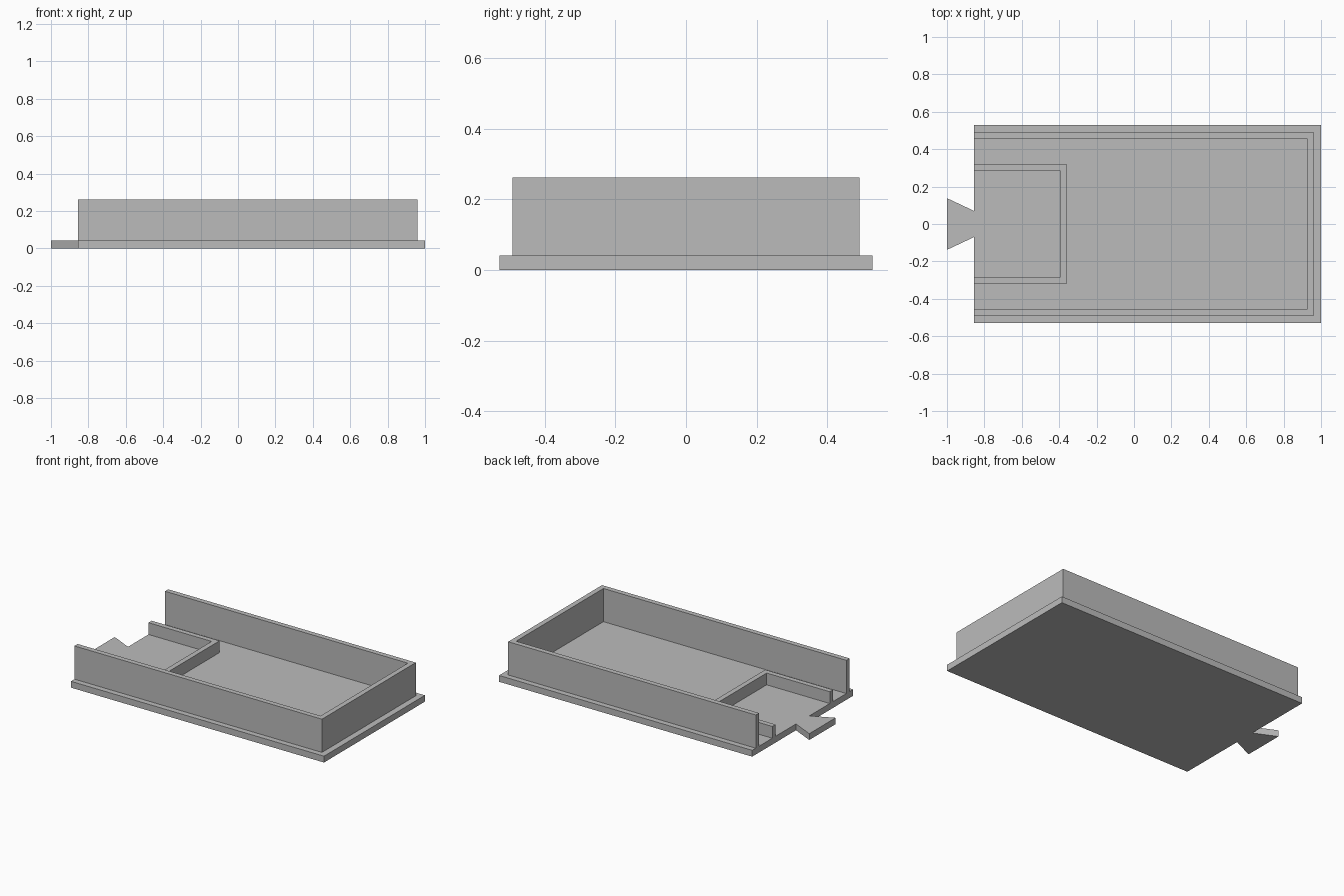
import bpy
import bmesh

cube = bpy.data.objects.get("Cube")
if cube:
    bpy.data.objects.remove(cube, do_unlink=True)

grey = bpy.data.materials.new("light grey")
grey.use_nodes = True
colour = (0.5, 0.5, 0.5, 1)
grey.diffuse_color = colour
grey.node_tree.nodes["Principled BSDF"].inputs["Base Color"].default_value = colour

OPEN_END = -0.855   # x of the open end of the tray
BASE_TOP = 0.042
WALL = 0.034


def extrude_outline(name, outline, bottom, top):
    """Solid made by raising a flat outline from bottom to top."""
    bm = bmesh.new()
    face = bm.faces.new([bm.verts.new((x, y, bottom)) for x, y in outline])
    raised = bmesh.ops.extrude_face_region(bm, geom=[face])["geom"]
    verts = [v for v in raised if isinstance(v, bmesh.types.BMVert)]
    bmesh.ops.translate(bm, verts=verts, vec=(0, 0, top - bottom))
    bmesh.ops.recalc_face_normals(bm, faces=bm.faces)
    mesh = bpy.data.meshes.new(name)
    bm.to_mesh(mesh)
    bm.free()
    mesh.materials.append(grey)
    obj = bpy.data.objects.new(name, mesh)
    bpy.context.collection.objects.link(obj)
    return obj


def mirrored(half):
    """Close a half outline by reflecting it across y = 0."""
    return half + [(x, -y) for x, y in reversed(half)]


def u_wall(name, end, half_width, top):
    """Three-sided wall, open towards -x."""
    half = [(OPEN_END, half_width - WALL), (OPEN_END, half_width),
            (end, half_width)]
    inner = (end - WALL, half_width - WALL)
    outline = mirrored(half) + [(inner[0], -inner[1]), inner]
    return extrude_outline(name, outline, BASE_TOP, top)


# Base plate with flared tongue at the open end
extrude_outline("base_plate", mirrored([
    (-1, 0.138), (OPEN_END, 0.07), (OPEN_END, 0.528), (1, 0.528)]), 0, BASE_TOP)

# Tall outer wall and low inner compartment wall
u_wall("outer_wall", 0.959, 0.491, 0.262)
u_wall("inner_wall", -0.358, 0.318, 0.12)
